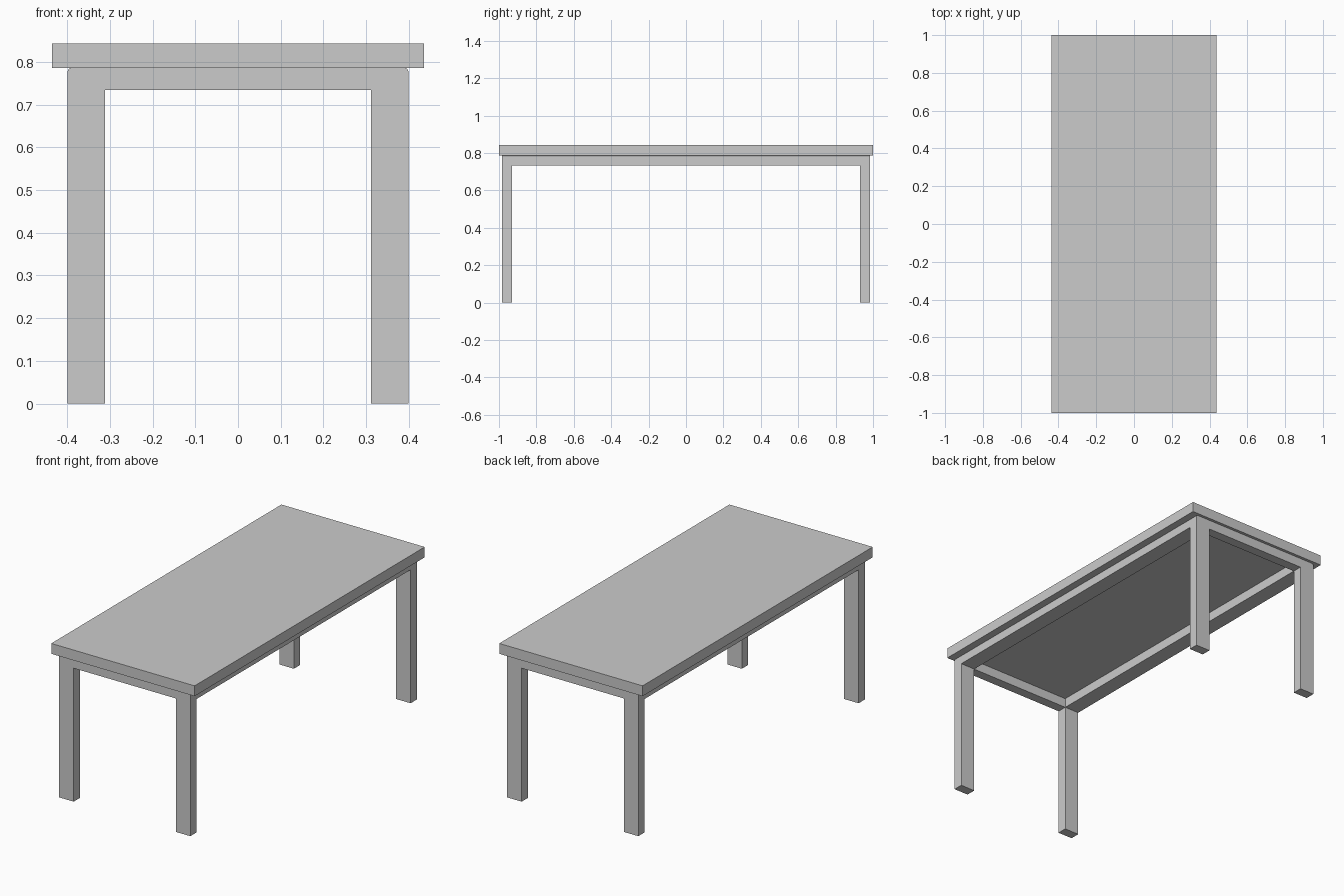
import bpy

if "Cube" in bpy.data.objects:
    bpy.data.objects.remove(bpy.data.objects["Cube"])

LEG_X0, LEG_X1 = 0.311, 0.399   # leg inner / outer in x
LEG_Y0, LEG_Y1 = 0.930, 0.984   # leg inner / outer in y
RAIL_Z, TOP_Z, HEIGHT = 0.734, 0.786, 0.843
C = 0.008                       # eased upper outer edge


def prism(name, profile, y0, y1):
    """Extrude an x-z profile along y."""
    n = len(profile)
    verts = [(x, y, z) for y in (y0, y1) for x, z in profile]
    faces = [list(range(n)), list(range(2 * n - 1, n - 1, -1))]
    faces += [[i, i + n, (i + 1) % n + n, (i + 1) % n] for i in range(n)]
    mesh = bpy.data.meshes.new(name)
    mesh.from_pydata(verts, [], faces)
    obj = bpy.data.objects.new(name, mesh)
    bpy.context.collection.objects.link(obj)
    return obj


# Table top
prism("table_top", [(-0.436, TOP_Z), (0.436, TOP_Z), (0.436, HEIGHT), (-0.436, HEIGHT)], -1, 1)

# End frames: two legs joined by a short rail
right_half = [(LEG_X0, RAIL_Z), (LEG_X0, 0), (LEG_X1, 0),
              (LEG_X1, TOP_Z - C), (LEG_X1 - C * 0.3, TOP_Z - C * 0.3), (LEG_X1 - C, TOP_Z)]
arch = right_half + [(-x, z) for x, z in reversed(right_half)]
prism("front_leg_frame", arch, -LEG_Y1, -LEG_Y0)
prism("back_leg_frame", arch, LEG_Y0, LEG_Y1)

# Long side rails, as wide as the legs
rail = [(LEG_X0, RAIL_Z), (LEG_X1, RAIL_Z)] + right_half[3:] + [(LEG_X0, TOP_Z)]
prism("right_rail", rail, -LEG_Y0, LEG_Y0)
prism("left_rail", [(-x, z) for x, z in reversed(rail)], -LEG_Y0, LEG_Y0)
